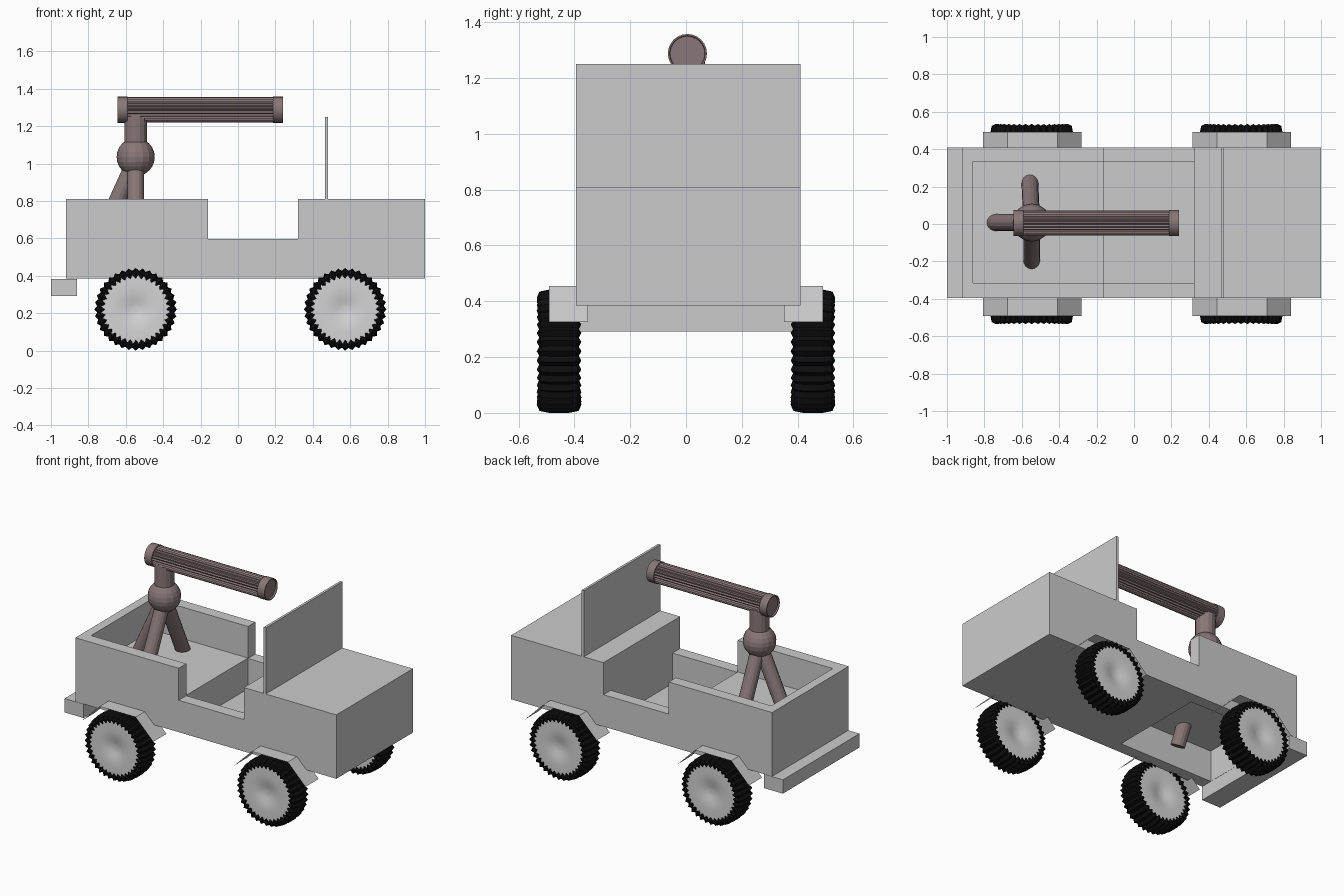
import bpy, bmesh, math
from mathutils import Vector

if "Cube" in bpy.data.objects:
    bpy.data.objects.remove(bpy.data.objects["Cube"])

YC = 0.0075                      # body centre line
Y0, Y1 = -0.395, 0.41            # body sides


def material(name, rgb):
    m = bpy.data.materials.new(name)
    m.diffuse_color = (*rgb, 1)
    m.use_nodes = True
    m.node_tree.nodes["Principled BSDF"].inputs["Base Color"].default_value = m.diffuse_color
    return m


GREY = material("body grey", (0.60, 0.60, 0.60))
HUB = material("hub light grey", (0.66, 0.66, 0.66))
GUN = material("gun brown", (0.25, 0.185, 0.185))
TYRE = material("tyre black", (0.004, 0.004, 0.004))


def finish(name, bm, mat):
    bmesh.ops.recalc_face_normals(bm, faces=bm.faces)
    me = bpy.data.meshes.new(name)
    bm.to_mesh(me)
    bm.free()
    me.materials.append(mat)
    ob = bpy.data.objects.new(name, me)
    bpy.context.collection.objects.link(ob)
    return ob


def prism(name, pts, y0, y1, mat):
    """Extrude an x-z outline along y."""
    bm = bmesh.new()
    f = bm.faces.new([bm.verts.new((x, y0, z)) for x, z in pts])
    g = bmesh.ops.extrude_face_region(bm, geom=[f])["geom"]
    bmesh.ops.translate(bm, vec=(0, y1 - y0, 0),
                        verts=[v for v in g if isinstance(v, bmesh.types.BMVert)])
    return finish(name, bm, mat)


def box(name, x0, x1, y0, y1, z0, z1, mat):
    return prism(name, [(x0, z0), (x1, z0), (x1, z1), (x0, z1)], y0, y1, mat)


def lathe(name, rings, n, origin, axis, mat, closed=False):
    """Turn rings (offset, radius, groove offset, groove radius) round an axis."""
    bm = bmesh.new()
    q = Vector(axis).to_track_quat('Z', 'Y')
    grid = []
    for h, r, h2, r2 in rings:
        row = []
        for i in range(n):
            a = 2 * math.pi * i / n
            hh, rr = (h, r) if i % 2 == 0 else (h2, r2)
            row.append(bm.verts.new(Vector(origin) + q @ Vector(
                (rr * math.cos(a), rr * math.sin(a), hh))))
        grid.append(row)
    pairs = list(zip(grid, grid[1:])) + ([(grid[-1], grid[0])] if closed else [])
    for a, b in pairs:
        for i in range(n):
            j = (i + 1) % n
            bm.faces.new((a[i], a[j], b[j], b[i]))
    if not closed:
        bm.faces.new(grid[0])
        bm.faces.new(grid[-1])
    return finish(name, bm, mat)


def plain(profile):
    return [(h, r, h, r) for h, r in profile]


def rod(name, a, b, r, n, mat):
    a, b = Vector(a), Vector(b)
    return lathe(name, plain([(0, r), ((b - a).length, r)]), n, a, b - a, mat)


def smooth(ob, angle):
    bpy.ops.object.select_all(action='DESELECT')
    ob.select_set(True)
    bpy.context.view_layer.objects.active = ob
    bpy.ops.object.shade_smooth_by_angle(angle=math.radians(angle))


def cut(ob, cutter):
    m = ob.modifiers.new("cut", 'BOOLEAN')
    m.operation, m.solver, m.object = 'DIFFERENCE', 'EXACT', cutter
    cutter.hide_render = True
    bpy.context.view_layer.objects.active = ob
    bpy.ops.object.modifier_apply(modifier=m.name)
    bpy.data.objects.remove(cutter)


# Body tub: cargo bed, deep cab, door notches, hollow under the bed
body = box("body", -0.92, 1.0, Y0, Y1, 0.385, 0.81, GREY)
cut(body, prism("tub_cutter", [(-0.86, 1), (-0.86, 0.60), (-0.16, 0.60),
                               (-0.16, 0.395), (0.32, 0.395), (0.32, 1)],
                -0.315, 0.333, GREY))
cut(body, box("door_cutter", -0.16, 0.32, -0.6, 0.6, 0.597, 1, GREY))
cut(body, box("under_cutter", -0.86, -0.165, -0.315, 0.333, 0.3, 0.592, GREY))

# Bumper and windshield
box("rear_bumper", -1.0, -0.86, Y0, Y1, 0.292, 0.384, GREY)
box("windshield", 0.465, 0.481, Y0, Y1, 0.81, 1.25, GREY)

# Wheels and sheet fenders
for xn, x in (("rear", -0.547), ("front", 0.573)):
    for yn, s in (("right", -1), ("left", 1)):
        o = (x, s * 0.455, 0.221)
        side = [(0.060, 0.160, 0.060, 0.182), (0.074, 0.168, 0.070, 0.184),
                (0.080, 0.192, 0.071, 0.188), (0.070, 0.214, 0.064, 0.200),
                (0.035, 0.221, 0.035, 0.207)]
        rings = side + [(-h, r, -h2, r2) for h, r, h2, r2 in reversed(side)]
        lathe(f"{xn}_{yn}_tyre", rings, 72, o, (0, 1, 0), TYRE, closed=True)
        face = [(0.052, 0.012), (0.054, 0.035), (0.064, 0.062), (0.069, 0.12), (0.067, 0.184)]
        prof = face + [(-h, r) for h, r in reversed(face)]
        smooth(lathe(f"{xn}_{yn}_hub", plain(prof), 36, o, (0, 1, 0), HUB), 35)
        bm = bmesh.new()
        cx = x + 0.003
        rows = [[bm.verts.new((cx + dx, s * y, z)) for y in (0.352, 0.491)]
                for dx, z in ((-0.262, 0.325), (-0.132, 0.455), (0.134, 0.455), (0.264, 0.325))]
        for a, b in zip(rows, rows[1:]):
            bm.faces.new((a[0], b[0], b[1], a[1]))
        f = finish(f"{xn}_{yn}_fender", bm, GREY)
        if f.data.polygons[1].normal.z < 0:
            f.data.flip_normals()

# Gun mount: three legs, ball and post
mx = -0.547
for i, (dx, dy) in enumerate(((-0.245, 0), (-0.012, 0.265), (0, -0.255))):
    rod(f"mount_leg_{i + 1}", (mx, YC, 1.02), (mx + dx, YC + dy, 0.48), 0.045, 16, GUN)
bm = bmesh.new()
bmesh.ops.create_uvsphere(bm, u_segments=16, v_segments=12, radius=0.102)
bmesh.ops.translate(bm, vec=(mx, YC, 1.035), verts=bm.verts)
finish("mount_ball", bm, GUN)
rod("mount_post", (mx, YC, 1.08), (mx, YC, 1.26), 0.061, 16, GUN)

# Gun: ribbed barrel bundle with a lipped collar at each end
gun = (0, 0.005, 1.288)
lathe("gun_barrel", [(-0.60, 0.067, -0.60, 0.059), (0.195, 0.067, 0.195, 0.059)],
      48, gun, (1, 0, 0), GUN)
for name, x, d in (("rear", -0.645, 1), ("front", 0.24, -1)):
    prof = [(x + d * 0.01, 0.02), (x + d * 0.01, 0.062), (x, 0.064), (x, 0.070),
            (x + d * 0.054, 0.070), (x + d * 0.054, 0.05)]
    smooth(lathe(f"gun_{name}_collar", plain(prof), 24, gun, (1, 0, 0), GUN), 30)
